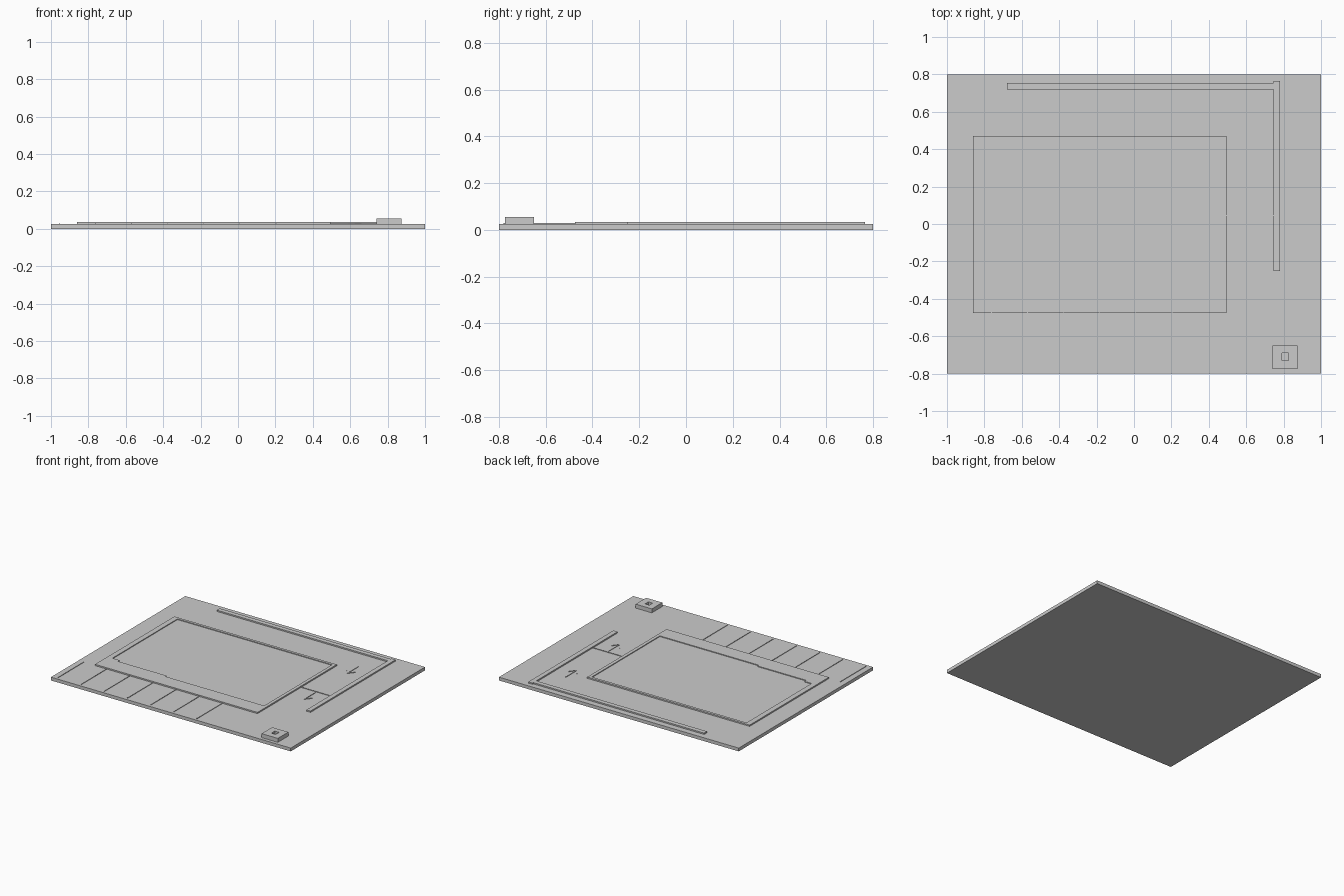
import bpy
import bmesh
from mathutils import Vector

cube = bpy.data.objects.get("Cube")
if cube:
    bpy.data.objects.remove(cube, do_unlink=True)

GREY = (0.6, 0.6, 0.6, 1.0)
mat = bpy.data.materials.new("plain grey")
mat.use_nodes = True
mat.diffuse_color = GREY
mat.node_tree.nodes["Principled BSDF"].inputs["Base Color"].default_value = GREY

SLAB = 0.025   # top of the ground slab
KERB = 0.035   # top of the pavement and kerb
MARK = 0.004   # size of the thin ground markings


def rect(x0, x1, y0, y1):
    return [(x0, y0), (x1, y0), (x1, y1), (x0, y1)]


def sheet(name, loops, z0, z1):
    """Fill outlines (later loops inside the first are holes) and extrude."""
    bm = bmesh.new()
    edges = []
    for loop in loops:
        vs = [bm.verts.new((x, y, z0)) for x, y in loop]
        edges += [bm.edges.new((a, b)) for a, b in zip(vs, vs[1:] + vs[:1])]
    bmesh.ops.triangle_fill(bm, use_beauty=True, use_dissolve=False,
                            edges=edges, normal=(0, 0, 1))
    ext = bmesh.ops.extrude_face_region(bm, geom=bm.faces[:], use_keep_orig=True)
    top = [v for v in ext["geom"] if isinstance(v, bmesh.types.BMVert)]
    bmesh.ops.translate(bm, verts=top, vec=(0, 0, z1 - z0))
    bmesh.ops.recalc_face_normals(bm, faces=bm.faces[:])
    mesh = bpy.data.meshes.new(name)
    bm.to_mesh(mesh)
    bm.free()
    mesh.materials.append(mat)
    obj = bpy.data.objects.new(name, mesh)
    bpy.context.collection.objects.link(obj)
    return obj


def line(name, a, b):
    """Thin raised marking between two ground points."""
    a, b = Vector(a), Vector(b)
    side = (b - a).orthogonal().normalized() * MARK / 2
    sheet(name, [[a + side, b + side, b - side, a - side]], SLAB, SLAB + MARK)


# Ground slab
sheet("ground_slab", [rect(-1, 1, -0.8, 0.8)], 0, SLAB)

# Pavement around a shallow sunken building footprint
outer = rect(-0.86, 0.495, -0.475, 0.47)
inner = [(-0.82, 0.45), (0.47, 0.45), (0.47, -0.36), (-0.355, -0.36),
         (-0.355, -0.345), (-0.76, -0.345), (-0.76, -0.325), (-0.82, -0.325)]
sheet("pavement", [outer, inner], SLAB, KERB)
sheet("building_floor", [inner], SLAB, KERB - 0.006)

# Angled kerb along the back and left edges
sheet("kerb", [[(-0.68, 0.72), (0.745, 0.72), (0.745, -0.25), (0.78, -0.25),
                (0.78, 0.765), (0.745, 0.765), (0.745, 0.755), (-0.68, 0.755)]],
      SLAB, KERB)

# Sign base with a square socket
sheet("sign_base", [rect(0.74, 0.875, -0.775, -0.65),
                    rect(0.79, 0.825, -0.73, -0.69)], SLAB, 0.055)

# Parking bay dividers
for i in range(7):
    x = -0.955 + i * 0.193
    line("bay_line", (x, -0.78), (x, -0.475))

# Stop line and driving arrows
line("stop_line", (0.495, 0.045), (0.745, 0.045))
for y in (-0.1, 0.41):
    tip = (0.625, y)
    line("arrow_shaft", tip, (0.625, y + 0.13))
    for s in (-1, 1):
        line("arrow_head", tip, (0.625 + s * 0.035, y + 0.045))
